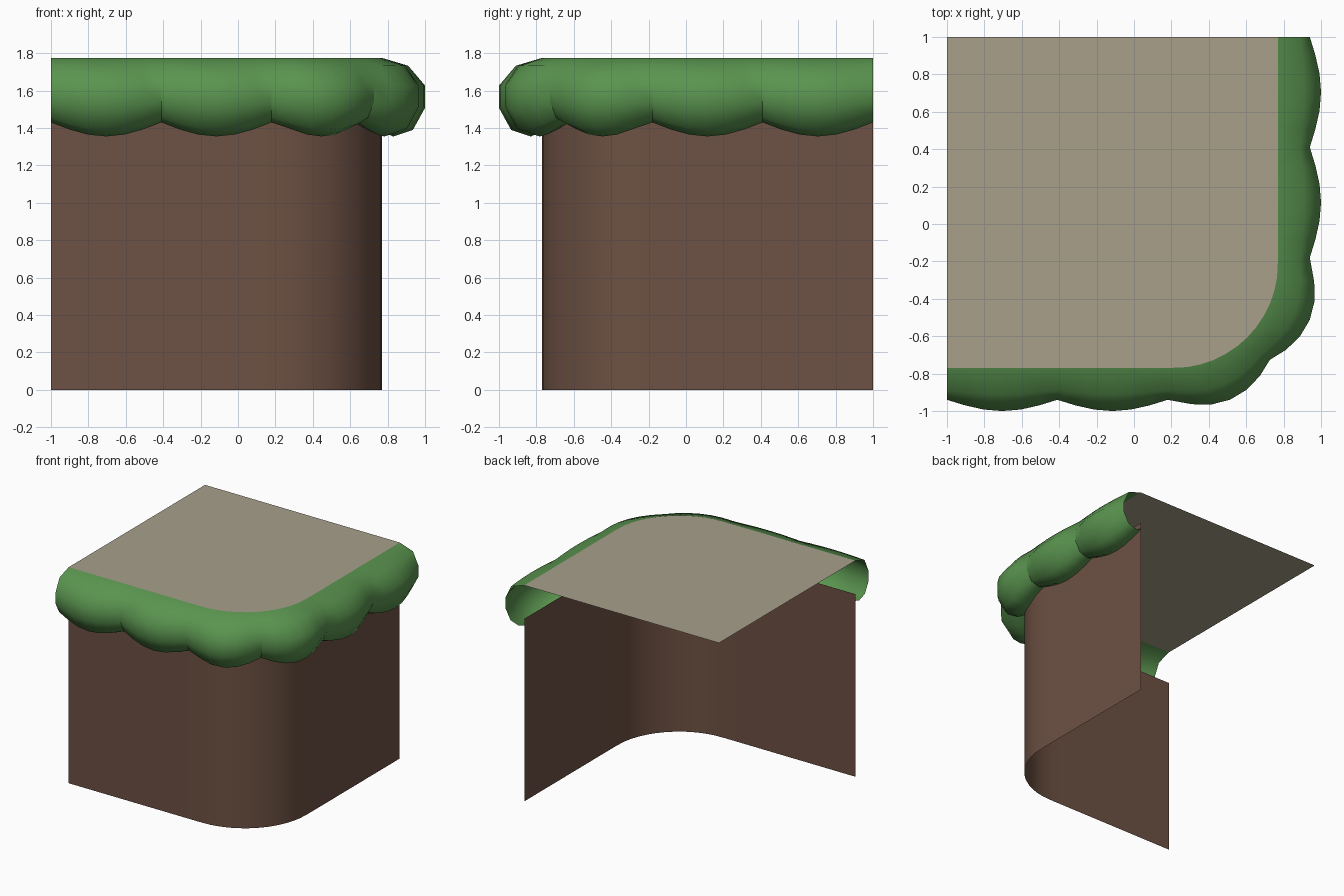
import bpy, bmesh
from math import sin, cos, pi

if "Cube" in bpy.data.objects:
    bpy.data.objects.remove(bpy.data.objects["Cube"])

SEG = 6                # path steps per scallop
EDGE, CUSP = 0.77, 0.18    # wall line, end of the straight scallops
C = 0.21               # corner arc centre
R = EDGE - C


def material(name, rgb):
    m = bpy.data.materials.new(name)
    m.diffuse_color = (*rgb, 1)
    m.use_nodes = True
    m.node_tree.nodes["Principled BSDF"].inputs["Base Color"].default_value = m.diffuse_color
    return m


# Path stations: position and outward direction; six scallops, two round the corner
stations = []
N = 2 * SEG
for i in range(N + 1):
    stations.append((-1 + (CUSP + 1) * i / N, -EDGE, 0, -1))
for i in range(1, N):
    a = pi / 2 * i / N
    stations.append((C + R * sin(a), -C - R * cos(a), sin(a), -cos(a)))
for i in range(N + 1):
    stations.append((EDGE, -CUSP + (CUSP + 1) * i / N, 1, 0))


def finish(bm, name, mat):
    me = bpy.data.meshes.new(name)
    bm.to_mesh(me)
    bm.free()
    me.materials.append(mat)
    ob = bpy.data.objects.new(name, me)
    bpy.context.collection.objects.link(ob)
    return ob


def sweep(name, valley, crest, mat):
    """Sweep (offset, z) profiles along the path, swelling from valley to crest."""
    bm = bmesh.new()
    rows = []
    for i, (x, y, nx, ny) in enumerate(stations):
        s = sin(pi * (i % SEG) / SEG)
        row = []
        for (o0, z0), (o1, z1) in zip(valley, crest):
            o, z = o0 + (o1 - o0) * s, z0 + (z1 - z0) * s
            row.append(bm.verts.new((x + nx * o, y + ny * o, z)))
        rows.append(row)
    for a, b in zip(rows, rows[1:]):
        for j in range(len(a) - 1):
            bm.faces.new((a[j], a[j + 1], b[j + 1], b[j])).smooth = True
    # crease between neighbouring scallops, lower part only
    if valley != crest:
        for row in rows[SEG:-1:SEG]:
            for j in range(2, len(row) - 1):
                bm.edges.get((row[j], row[j + 1])).smooth = False
    return finish(bm, name, mat)


# Earth wall
wall = [(0, 1.5), (0, 0)]
sweep("earth_wall", wall, wall, material("earth", (0.153, 0.082, 0.056)))

# Scalloped grass trim
valley = [(0, 1.775), (0.12, 1.735), (0.17, 1.63), (0.17, 1.54),
          (0.125, 1.455), (0.05, 1.43), (0, 1.445)]
crest = [(0, 1.775), (0.14, 1.733), (0.23, 1.627), (0.23, 1.508),
         (0.165, 1.39), (0.06, 1.355), (0, 1.38)]
sweep("grass_trim", valley, crest, material("grass", (0.102, 0.296, 0.078)))

# Flat top with one rounded corner
bm = bmesh.new()
outline = [(x, y) for x, y, _, _ in stations] + [(-1, 1)]
bm.faces.new([bm.verts.new((x, y, 1.775)) for x, y in outline])
bmesh.ops.triangulate(bm, faces=bm.faces[:])
finish(bm, "top_surface", material("top", (0.392, 0.351, 0.26)))
